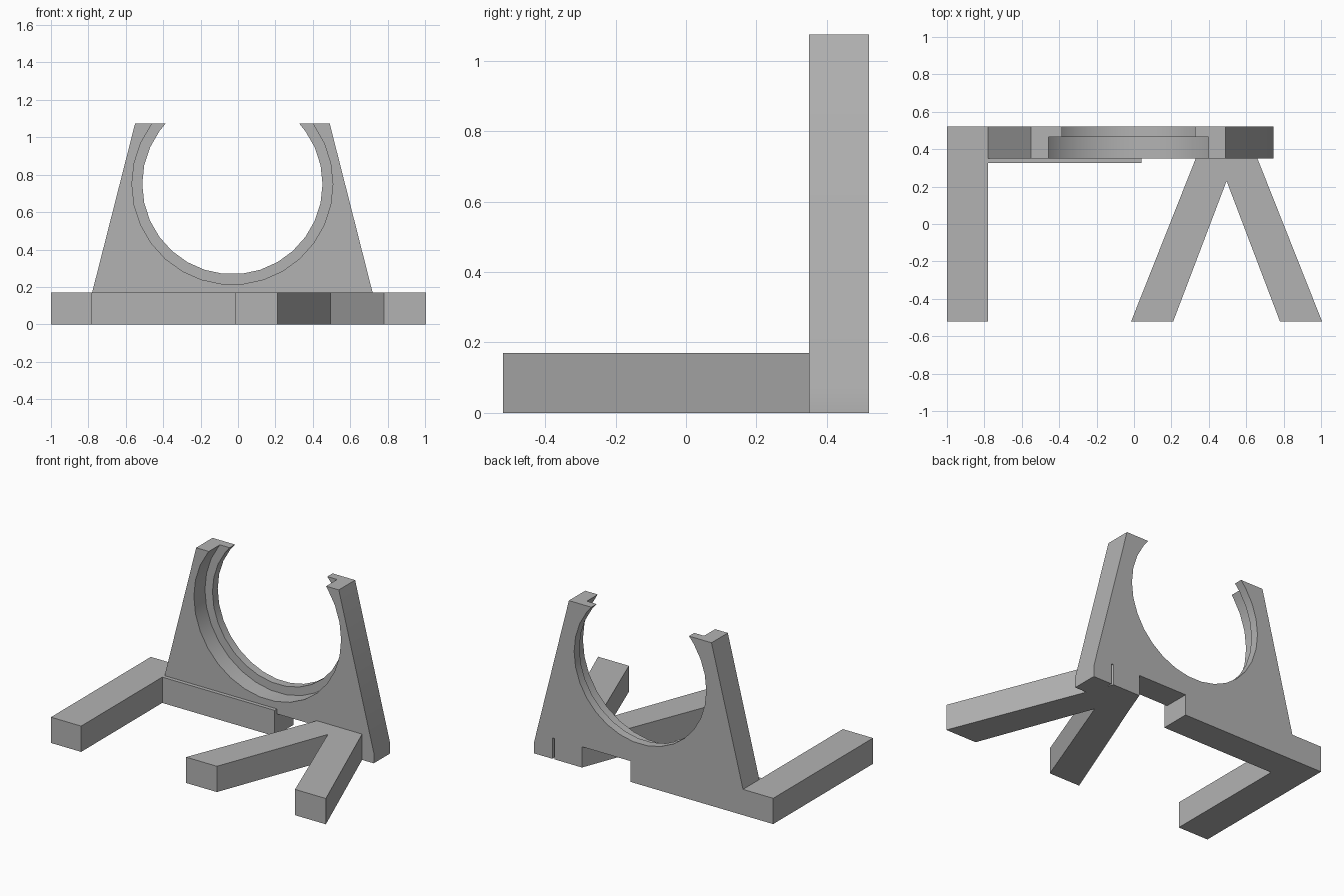
import bpy, bmesh
from math import radians, cos, sin, sqrt

if "Cube" in bpy.data.objects:
    bpy.data.objects.remove(bpy.data.objects["Cube"])

mat = bpy.data.materials.new("plain grey")
mat.use_nodes = True
grey = (0.45, 0.45, 0.45, 1)
mat.diffuse_color = grey
mat.node_tree.nodes["Principled BSDF"].inputs["Base Color"].default_value = grey

BACK, FRONT, STEP = 0.52, 0.35, 0.465   # depth of the upright plate
BASE, TOP, NOTCH = 0.17, 1.075, 0.137   # heights


def loft(name, loops):
    """Skin matching closed loops and cap both ends."""
    bm = bmesh.new()
    rings = [[bm.verts.new(p) for p in loop] for loop in loops]
    n = len(rings[0])
    for a, b in zip(rings, rings[1:]):
        for i in range(n):
            j = (i + 1) % n
            bm.faces.new((a[i], a[j], b[j], b[i]))
    bm.faces.new(rings[0][::-1])
    bm.faces.new(rings[-1])
    bmesh.ops.remove_doubles(bm, verts=bm.verts, dist=1e-5)
    bmesh.ops.recalc_face_normals(bm, faces=bm.faces)
    mesh = bpy.data.meshes.new(name)
    bm.to_mesh(mesh)
    bm.free()
    mesh.materials.append(mat)
    obj = bpy.data.objects.new(name, mesh)
    bpy.context.collection.objects.link(obj)
    return obj


def slab(name, outline, height):
    """Upright prism from a floor outline."""
    return loft(name, [[(x, y, z) for x, y in outline] for z in (0, height)])


def plate_loop(radius, y):
    """Plate outline with an open round cradle of the given radius."""
    cx, cz = -0.03, 0.75
    half = sqrt(radius ** 2 - (TOP - cz) ** 2)
    arc = [(cx + radius * cos(radians(a)), cz + radius * sin(radians(a)))
           for a in range(-216, 37, 12)]
    pts = [(-1, 0), (-1, BASE), (-0.78, BASE), (-0.55, TOP), (cx - half, TOP)]
    pts += arc
    pts += [(cx + half, TOP), (0.49, TOP), (0.745, 0.07), (0.745, 0),
            (0.61, 0), (0.61, NOTCH), (0.04, NOTCH), (0.04, 0)]
    return [(x, y, z) for x, z in pts]


# Upright plate with stepped cradle and a notch in its foot
plate = loft("cradle_plate", [plate_loop(0.537, FRONT), plate_loop(0.537, STEP),
                              plate_loop(0.482, STEP), plate_loop(0.482, BACK)])
bpy.context.view_layer.objects.active = plate
plate.select_set(True)
bpy.ops.object.shade_smooth_by_angle(angle=radians(15))

# Straight foot and the thin front rib
slab("straight_foot", [(-1, -BACK), (-0.78, -BACK), (-0.78, FRONT), (-1, FRONT)], BASE)
slab("front_rib", [(-0.78, 0.325), (0.04, 0.325), (0.04, FRONT), (-0.78, FRONT)], BASE)

# Forked foot, with its root filling part of the notch
mid = 0.495
left_half = [(mid - 0.165, FRONT), (mid - 0.51, -BACK), (mid - 0.285, -BACK)]
right_half = [(2 * mid - x, y) for x, y in reversed(left_half)]
slab("forked_foot", left_half + [(mid, 0.23)] + right_half, BASE)
slab("forked_foot_root", [(mid - 0.165, FRONT), (mid + 0.165, FRONT),
                          (mid + 0.1, BACK), (mid - 0.1, BACK)], NOTCH)
